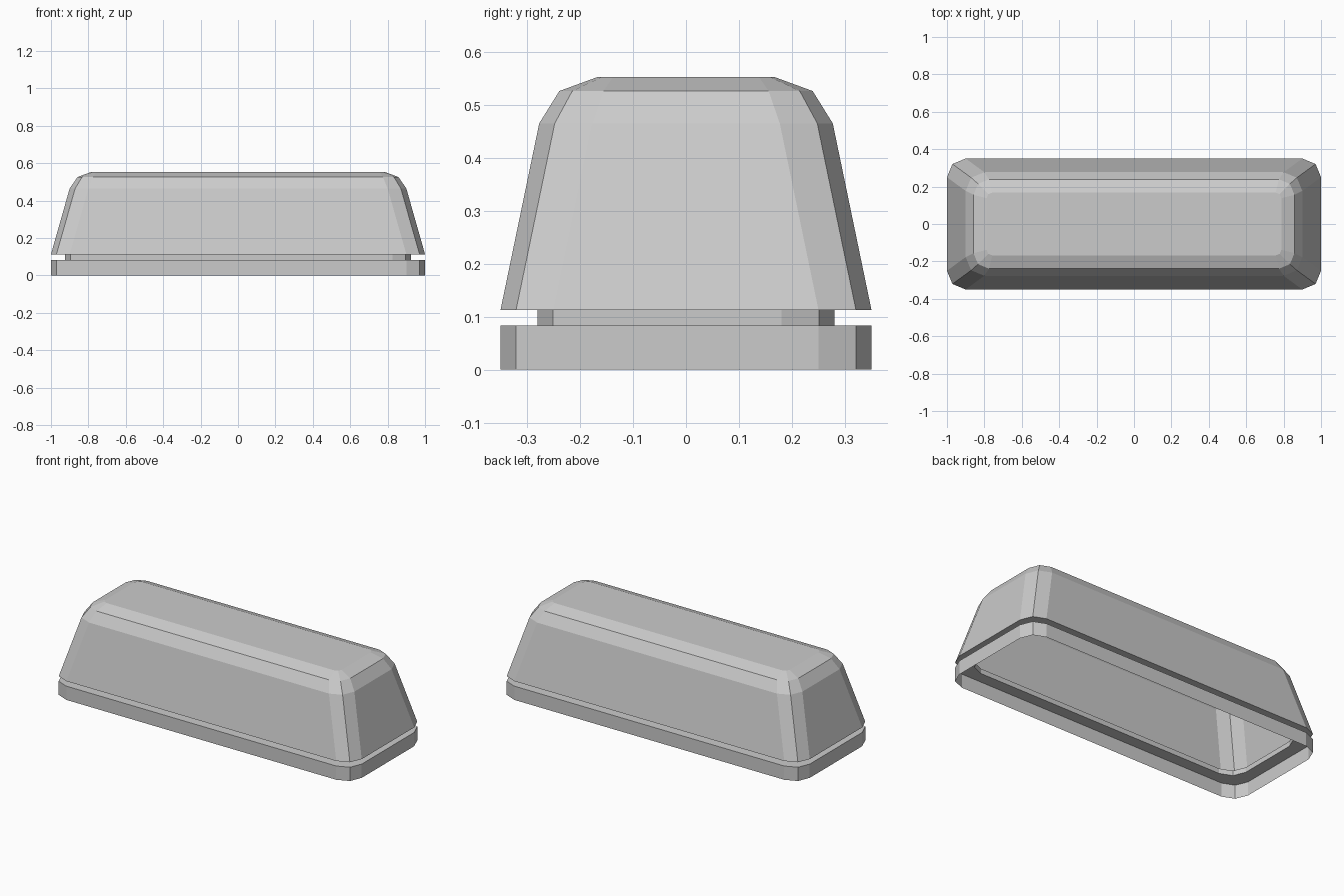
import bpy, bmesh
from math import cos, sin, pi

if "Cube" in bpy.data.objects:
    bpy.data.objects.remove(bpy.data.objects["Cube"])

# Each ring: half length x, half width y, corner radius, height z
RINGS = [
    (1.0, 0.35, 0.10, 0.0),       # bottom rim (open underneath)
    (1.0, 0.35, 0.10, 0.083),     # top of base band
    (0.925, 0.28, 0.10, 0.083),   # ledge into groove
    (0.925, 0.28, 0.10, 0.113),   # groove wall
    (1.0, 0.35, 0.10, 0.113),     # overhang of the body
    (0.90, 0.277, 0.10, 0.465),   # tapered sides
    (0.858, 0.239, 0.083, 0.526), # rounded shoulder
    (0.788, 0.168, 0.03, 0.552),  # flat top
]


def rounded_ring(bm, hx, hy, r, z, segments=2):
    verts = []
    for corner, (sx, sy) in enumerate([(1, 1), (-1, 1), (-1, -1), (1, -1)]):
        for i in range(segments + 1):
            a = (corner + i / segments) * pi / 2
            verts.append(bm.verts.new((sx * (hx - r) + r * cos(a),
                                       sy * (hy - r) + r * sin(a), z)))
    return verts


# Single-walled housing, open at the bottom
bm = bmesh.new()
rings = [rounded_ring(bm, *ring) for ring in RINGS]
for low, high in zip(rings, rings[1:]):
    n = len(low)
    for i in range(n):
        j = (i + 1) % n
        bm.faces.new((low[i], low[j], high[j], high[i]))
bm.faces.new(rings[-1])

mesh = bpy.data.meshes.new("housing_shell")
bm.to_mesh(mesh)
bm.free()
housing = bpy.data.objects.new("housing_shell", mesh)
bpy.context.collection.objects.link(housing)
